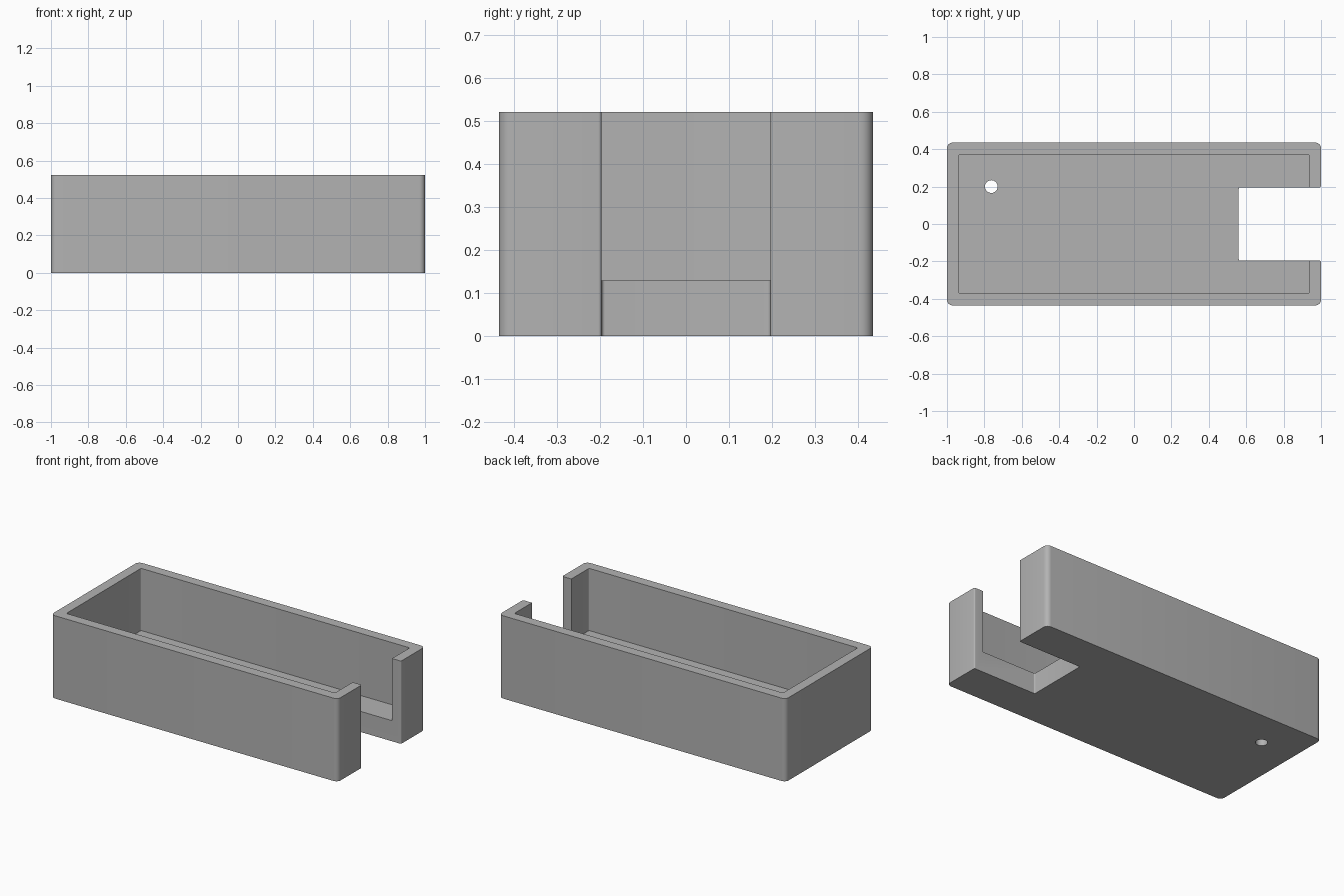
import bpy, bmesh, math
from mathutils import Vector

cube = bpy.data.objects.get("Cube")
if cube:
    bpy.data.objects.remove(cube, do_unlink=True)

LENGTH, WIDTH, HEIGHT = 2.0, 0.87, 0.522
WALL, FLOOR = 0.063, 0.13
NOTCH_X, NOTCH_Y = 0.56, 0.196
BIG, SMALL = 0.03, 0.008

grey = bpy.data.materials.new("plain grey")
grey.use_nodes = True
colour = (0.45, 0.45, 0.45, 1)
grey.diffuse_color = colour
grey.node_tree.nodes["Principled BSDF"].inputs["Base Color"].default_value = colour


def rounded(corners, steps=6):
    """Outline with each corner (x, y, radius) turned into an arc."""
    points = []
    for i, (x, y, r) in enumerate(corners):
        here = Vector((x, y))
        a = (Vector(corners[i - 1][:2]) - here).normalized()
        b = (Vector(corners[(i + 1) % len(corners)][:2]) - here).normalized()
        centre = here + (a + b) * r
        for s in range(steps + 1):
            t = s / steps * math.pi / 2
            points.append(centre - b * r * math.cos(t) - a * r * math.sin(t))
    return points


def extrude(name, outline, z0, z1):
    bm = bmesh.new()
    face = bm.faces.new([bm.verts.new((p.x, p.y, z0)) for p in outline])
    top = bmesh.ops.extrude_face_region(bm, geom=[face])["geom"]
    verts = [v for v in top if isinstance(v, bmesh.types.BMVert)]
    bmesh.ops.translate(bm, verts=verts, vec=(0, 0, z1 - z0))
    bmesh.ops.recalc_face_normals(bm, faces=bm.faces)
    mesh = bpy.data.meshes.new(name)
    bm.to_mesh(mesh)
    bm.free()
    mesh.materials.append(grey)
    obj = bpy.data.objects.new(name, mesh)
    bpy.context.collection.objects.link(obj)
    return obj


def cut(target, cutter):
    mod = target.modifiers.new(cutter.name, 'BOOLEAN')
    mod.operation, mod.solver, mod.object = 'DIFFERENCE', 'EXACT', cutter
    bpy.context.view_layer.objects.active = target
    bpy.ops.object.modifier_apply(modifier=mod.name)
    bpy.data.objects.remove(cutter, do_unlink=True)


# Case body with the open notch in one end
x, y = LENGTH / 2, WIDTH / 2
tray = extrude("open_case", rounded([
    (-x, -y, BIG), (x, -y, BIG),
    (x, -NOTCH_Y, SMALL), (NOTCH_X, -NOTCH_Y, SMALL),
    (NOTCH_X, NOTCH_Y, SMALL), (x, NOTCH_Y, SMALL),
    (x, y, BIG), (-x, y, BIG)]), 0, HEIGHT)

# Inner cavity above the floor
cx, cy = x - WALL, y - WALL
cut(tray, extrude("cavity", rounded([
    (-cx, -cy, SMALL), (cx, -cy, SMALL),
    (cx, cy, SMALL), (-cx, cy, SMALL)]), FLOOR, HEIGHT + 0.1))

# Round drain hole through the floor
hole = [Vector((-0.763, 0.2)) + 0.034 * Vector((math.cos(t), math.sin(t)))
        for t in (math.tau * i / 32 for i in range(32))]
cut(tray, extrude("floor_hole", hole, -0.1, FLOOR + 0.1))

# Smooth the fillets, keep the edges sharp
bpy.ops.object.select_all(action='DESELECT')
tray.select_set(True)
bpy.context.view_layer.objects.active = tray
bpy.ops.object.shade_smooth_by_angle(angle=math.radians(30))
